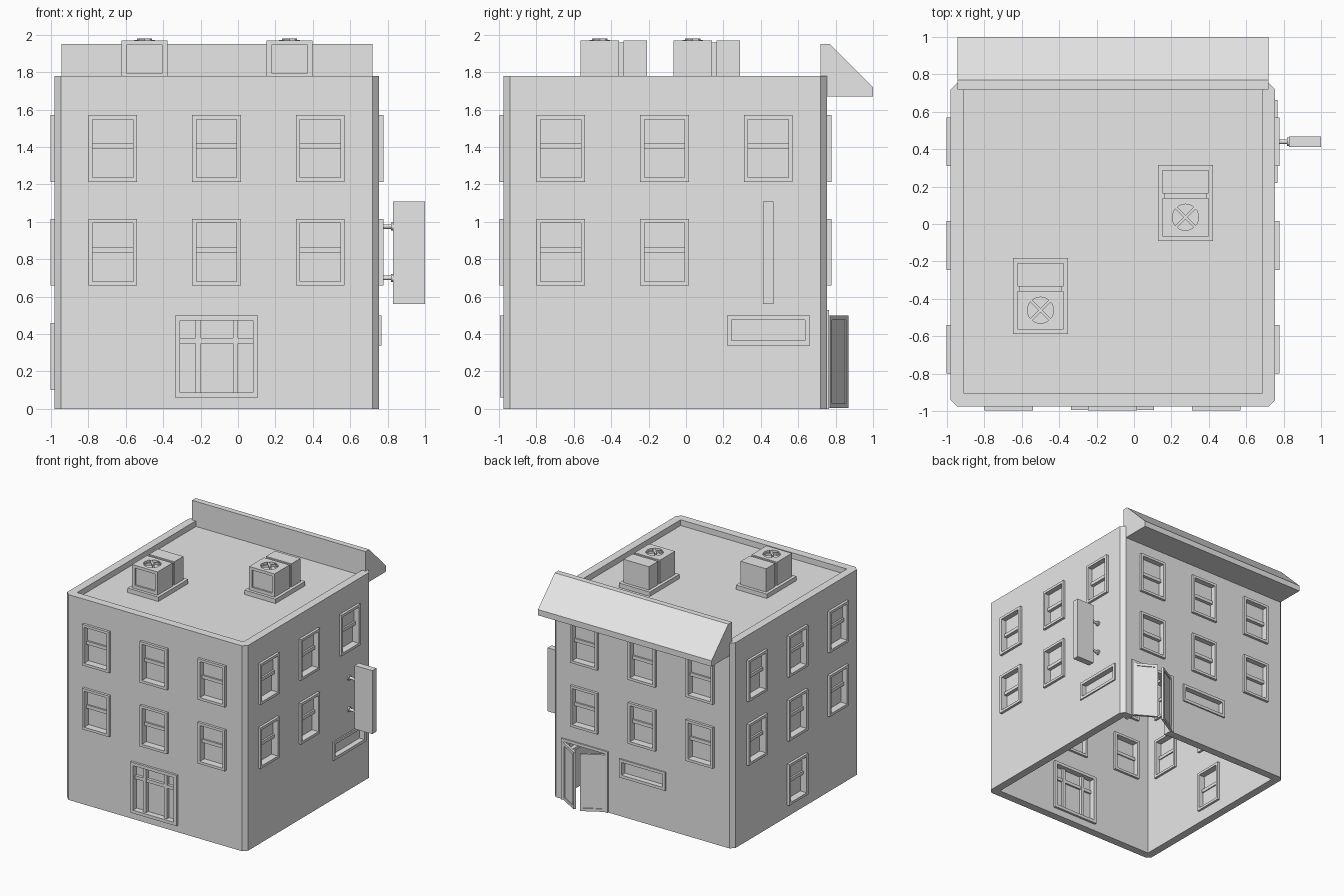
import bpy, bmesh, math
from mathutils import Matrix, Vector

if "Cube" in bpy.data.objects:
    bpy.data.objects.remove(bpy.data.objects["Cube"], do_unlink=True)

grey = bpy.data.materials.new("light_grey")
grey.use_nodes = True
grey.diffuse_color = (0.8, 0.8, 0.8, 1)
grey.node_tree.nodes["Principled BSDF"].inputs["Base Color"].default_value = (0.8, 0.8, 0.8, 1)

# Overall sizes
X0, X1, Y0, Y1 = -0.98, 0.755, -0.975, 0.755
TOP, FLOOR, WALL, CHAMFER = 1.78, 1.73, 0.07, 0.035


def finish(name, bm, matrix=Matrix()):
    bmesh.ops.transform(bm, matrix=matrix, verts=bm.verts)
    bmesh.ops.recalc_face_normals(bm, faces=bm.faces)
    mesh = bpy.data.meshes.new(name)
    bm.to_mesh(mesh)
    bm.free()
    mesh.materials.append(grey)
    obj = bpy.data.objects.new(name, mesh)
    bpy.context.collection.objects.link(obj)
    return obj


def box(bm, x0, x1, y0, y1, z0, z1, matrix=Matrix()):
    size = Matrix.Diagonal((x1 - x0, y1 - y0, z1 - z0, 1))
    place = Matrix.Translation(((x0 + x1) / 2, (y0 + y1) / 2, (z0 + z1) / 2))
    bmesh.ops.create_cube(bm, size=1, matrix=matrix @ place @ size)


def cylinder(bm, radius, depth, matrix, sides=24):
    bmesh.ops.create_cone(bm, cap_ends=True, segments=sides, radius1=radius,
                          radius2=radius, depth=depth, matrix=matrix)


def prism(bm, points, offset):
    face = bm.faces.new([bm.verts.new(p) for p in points])
    new = bmesh.ops.extrude_face_region(bm, geom=[face])["geom"]
    bmesh.ops.translate(bm, vec=offset, verts=[v for v in new if isinstance(v, bmesh.types.BMVert)])


def ring(bm, x0, x1, z0, z1, t, y0, y1, sill=True):
    """Rectangular frame standing in the xz plane."""
    box(bm, x0, x0 + t, y0, y1, z0, z1)
    box(bm, x1 - t, x1, y0, y1, z0, z1)
    box(bm, x0 + t, x1 - t, y0, y1, z1 - t, z1)
    if sill:
        box(bm, x0 + t, x1 - t, y0, y1, z0, z0 + t)


def cut(obj, cutters):
    for c in cutters:
        c.hide_render = True
        mod = obj.modifiers.new("cut", "BOOLEAN")
        mod.operation, mod.solver, mod.object = "DIFFERENCE", "EXACT", c
    graph = bpy.context.evaluated_depsgraph_get()
    mesh = bpy.data.meshes.new_from_object(obj.evaluated_get(graph))
    obj.modifiers.clear()
    obj.data = mesh
    for c in cutters:
        bpy.data.objects.remove(c, do_unlink=True)


# Wall frames: local x runs along the wall, local -y points outward
def wall(x, y, degrees):
    return Matrix.Translation((x, y, 0)) @ Matrix.Rotation(math.radians(degrees), 4, "Z")


walls = {"front": wall(0, Y0, 0), "east": wall(X1, 0, 90),
         "back": wall(0, Y1, 180), "west": wall(X0, 0, -90)}
sign = {"front": 1, "east": 1, "back": -1, "west": -1}
openings = bmesh.new()


def opening(side, x0, x1, z0, z1):
    box(openings, x0, x1, -0.05, WALL + 0.05, z0, z1, walls[side])


# Sash window
def window(side, u, z):
    u *= sign[side]
    x0, x1, z0, z1 = u - 0.13, u + 0.13, z - 0.178, z + 0.178
    bm = bmesh.new()
    ring(bm, x0, x1, z0, z1, 0.022, -0.022, WALL + 0.02)
    box(bm, x0 + 0.02, x1 - 0.02, 0.025, 0.035, z, z1 - 0.02)
    box(bm, x0 + 0.02, x1 - 0.02, 0.04, 0.05, z0 + 0.02, z + 0.01)
    box(bm, x0 + 0.02, x1 - 0.02, 0.01, 0.06, z - 0.003, z + 0.026)
    finish(side + "_window", bm, walls[side])
    opening(side, x0 + 0.01, x1 - 0.01, z0 + 0.01, z1 - 0.01)


# Low wide window
def low_window(side, u):
    u *= sign[side]
    x0, x1, z0, z1 = u - 0.222, u + 0.222, 0.34, 0.5
    bm = bmesh.new()
    ring(bm, x0, x1, z0, z1, 0.025, -0.012, WALL + 0.01)
    box(bm, x0 + 0.02, x1 - 0.02, 0.035, 0.045, z0 + 0.02, z1 - 0.02)
    finish(side + "_low_window", bm, walls[side])
    opening(side, x0 + 0.01, x1 - 0.01, z0 + 0.01, z1 - 0.01)


columns = (-0.67, -0.115, 0.44)
for side in walls:
    for u in columns:
        for z in (1.392, 0.838):
            if not (side == "east" and u > 0 and z < 1):
                window(side, u, z)
window("west", -0.115, 0.28)
low_window("east", 0.44)
low_window("back", -0.115)

# Large ground floor shop window
bm = bmesh.new()
ring(bm, -0.337, 0.107, 0.06, 0.5, 0.027, -0.02, WALL + 0.02)
for x in (-0.213, -0.014):
    box(bm, x - 0.014, x + 0.014, 0.0, 0.06, 0.08, 0.48)
box(bm, -0.32, 0.09, 0.005, 0.055, 0.35, 0.378)
box(bm, -0.32, 0.09, 0.03, 0.04, 0.08, 0.48)
finish("front_shop_window", bm, walls["front"])
opening("front", -0.327, 0.097, 0.07, 0.49)

# Back doorway with two open leaves
D0, D1 = -0.663, -0.217
bm = bmesh.new()
ring(bm, D0, D1, 0, 0.53, 0.025, -0.01, WALL + 0.01, sill=False)
finish("door_frame", bm, walls["back"])
opening("back", D0 + 0.01, D1 - 0.01, -0.1, 0.52)
for hinge, turn, name in ((D0 + 0.025, 0, "left"), (D1 - 0.025, 180, "right")):
    bm = bmesh.new()
    ring(bm, 0, 0.2, 0.005, 0.5, 0.025, -0.01, 0.01)
    box(bm, 0.02, 0.18, -0.003, 0.003, 0.02, 0.48)
    swing = turn + (-30 if turn == 0 else 30)
    place = Matrix.Translation((hinge, -0.005, 0)) @ Matrix.Rotation(math.radians(swing), 4, "Z")
    finish("door_leaf_" + name, bm, walls["back"] @ place)

# Hollow body with chamfered corners and a sunken roof
bm = bmesh.new()
box(bm, X0, X1, Y0, Y1, 0, TOP)
upright = [e for e in bm.edges if abs(e.verts[0].co.z - e.verts[1].co.z) > 1]
bmesh.ops.bevel(bm, geom=upright, offset=CHAMFER, segments=1, affect="EDGES")
body = finish("building_walls", bm)
bm = bmesh.new()
box(bm, X0 + WALL, X1 - WALL, Y0 + WALL, Y1 - WALL, -0.1, FLOOR - 0.06)
hollow = finish("hollow_cutter", bm)
bm = bmesh.new()
box(bm, X0 + WALL, X1 - WALL, Y0 + WALL, Y1 - 0.03, FLOOR, TOP + 0.1)
recess = finish("roof_cutter", bm)
cut(body, [hollow, recess, finish("opening_cutter", openings)])

# Sloped eave along the back
bm = bmesh.new()
profile = ((0.72, TOP - 0.002), (0.72, 1.95), (0.77, 1.95), (1.0, 1.72), (1.0, 1.67),
           (0.75, 1.67), (0.75, TOP - 0.002))
prism(bm, [(X0 + CHAMFER, y, z) for y, z in profile], Vector((X1 - X0 - 2 * CHAMFER, 0, 0)))
finish("back_eave", bm)

# Hanging sign board and brackets
bm = bmesh.new()
box(bm, 0.83, 1.0, 0.412, 0.468, 0.56, 1.11)
finish("sign_board", bm)
for z in (0.7, 0.975):
    bm = bmesh.new()
    for r, a, b in ((0.012, X1 - 0.01, 0.83), (0.022, 0.818, 0.832), (0.022, X1 - 0.005, 0.767)):
        cylinder(bm, r, b - a, Matrix.Translation(((a + b) / 2, 0.44, z))
                 @ Matrix.Rotation(math.pi / 2, 4, "Y"), 12)
    finish("sign_bracket", bm)


# Rooftop air conditioner
def air_conditioner(x, y):
    place = Matrix.Translation((x, y, 0))
    bm = bmesh.new()
    box(bm, -0.148, 0.148, -0.203, 0.203, FLOOR - 0.01, 1.768)
    finish("air_conditioner_base", bm, place)
    bm = bmesh.new()
    box(bm, -0.122, 0.122, 0.052, 0.176, 1.76, 1.97)
    box(bm, -0.112, 0.112, 0.02, 0.06, 1.76, 1.96)
    finish("air_conditioner_rear", bm, place)
    bm = bmesh.new()
    box(bm, -0.122, 0.122, -0.178, 0.026, 1.76, 1.97)
    unit = finish("air_conditioner_fan_box", bm, place)
    bm = bmesh.new()
    box(bm, -0.096, 0.096, -0.3, -0.163, 1.796, 1.945)
    grille = finish("grille_cutter", bm, place)
    bm = bmesh.new()
    cylinder(bm, 0.07, 0.1, Matrix.Translation((0, -0.076, 1.98)))
    cut(unit, [grille, finish("fan_cutter", bm, place)])
    # Crossed, slightly arched fan guard
    bm = bmesh.new()
    for angle in (45, 135):
        turn = Matrix.Translation((0, -0.076, 0)) @ Matrix.Rotation(math.radians(angle), 4, "Z")
        box(bm, -0.071, 0.071, -0.008, 0.008, 1.96, 1.972, turn)
        box(bm, -0.05, 0.05, -0.008, 0.008, 1.97, 1.98, turn)
    finish("fan_guard", bm, place)


air_conditioner(-0.5, -0.385)
air_conditioner(0.275, 0.112)
